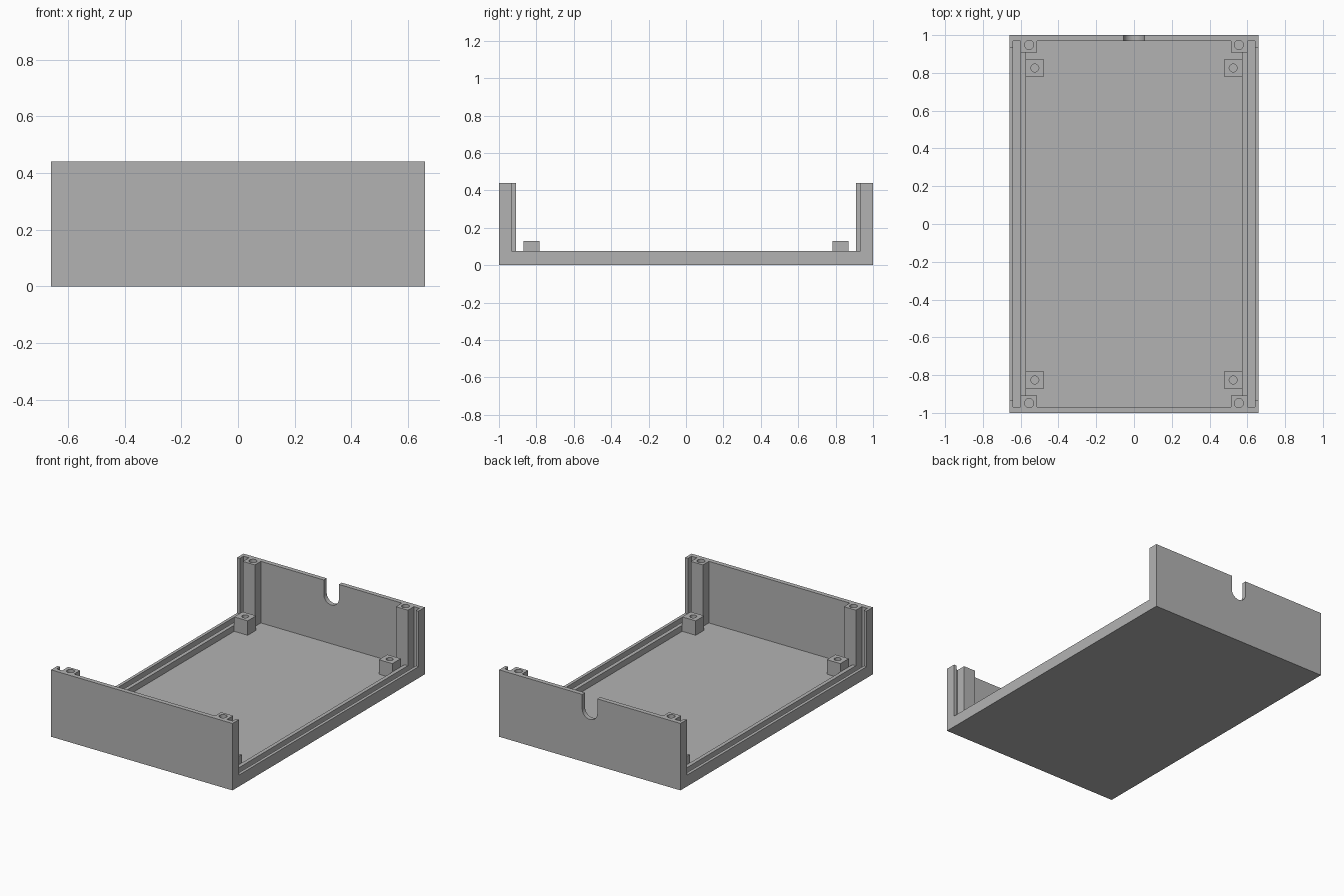
import bpy
from math import radians

cube = bpy.data.objects.get("Cube")
if cube:
    bpy.data.objects.remove(cube, do_unlink=True)

W, L, H = 0.66, 1.0, 0.44        # half width, half length, height
FLOOR, RAIL = 0.035, 0.075       # floor and side rail tops
INNER = 0.97                     # inner face of the end walls
OVER = H + 0.1                   # cutters reach above the rim

grey = bpy.data.materials.new("plain grey")
grey.use_nodes = True
colour = (0.45, 0.45, 0.45, 1)
grey.diffuse_color = colour
grey.node_tree.nodes["Principled BSDF"].inputs["Base Color"].default_value = colour


def box(name, x, y, z):
    """Box from (low, high) pairs."""
    bpy.ops.mesh.primitive_cube_add(size=1, location=[sum(p) / 2 for p in (x, y, z)])
    ob = bpy.context.object
    ob.name = name
    ob.scale = [p[1] - p[0] for p in (x, y, z)]
    bpy.ops.object.transform_apply(location=True, rotation=True, scale=True)
    ob.data.materials.append(grey)
    return ob


def cylinder(name, radius, depth, location, rotation=(0, 0, 0)):
    bpy.ops.mesh.primitive_cylinder_add(vertices=32, radius=radius, depth=depth,
                                        location=location, rotation=rotation)
    ob = bpy.context.object
    ob.name = name
    ob.data.materials.append(grey)
    return ob


def cut(target, cutter):
    mod = target.modifiers.new("cut", 'BOOLEAN')
    mod.operation = 'DIFFERENCE'
    mod.solver = 'EXACT'
    mod.object = cutter
    bpy.context.view_layer.objects.active = target
    bpy.ops.object.modifier_apply(modifier=mod.name)
    bpy.data.objects.remove(cutter, do_unlink=True)


def hole(target, x, y, radius, bottom, top):
    cut(target, cylinder("hole_cutter", radius, top - bottom, (x, y, (top + bottom) / 2)))


def smooth(ob):
    bpy.ops.object.select_all(action='DESELECT')
    ob.select_set(True)
    bpy.context.view_layer.objects.active = ob
    bpy.ops.object.shade_smooth_by_angle(angle=radians(30))


# Tray with end walls; corner screw posts are left standing between the cuts
tray = box("enclosure_tray", (-W, W), (-L, L), (0, H))
cut(tray, box("cavity", (-0.513, 0.513), (-INNER, INNER), (FLOOR, OVER)))
cut(tray, box("wide_cavity", (-0.575, 0.575), (-0.908, 0.908), (FLOOR, OVER)))

# Side panel grooves and low rails
for s in (-1, 1):
    def span(a, b):
        return sorted((s * a, s * b))
    cut(tray, box("groove", span(0.60, 0.64), (-INNER, INNER), (FLOOR, OVER)))
    cut(tray, box("inner_rail", span(0.55, 0.62), (-0.908, 0.908), (RAIL, OVER)))
    cut(tray, box("outer_rail", span(0.62, 0.75), (-0.933, 0.933), (RAIL, OVER)))

# Rounded cable notch in the back wall
cut(tray, box("notch_slot", (-0.055, 0.055), (0.93, 1.05), (0.345, OVER)))
cut(tray, cylinder("notch_round", 0.055, 0.12, (0, 0.99, 0.345), (radians(90), 0, 0)))

# Post holes and the four short board standoffs
for sx, side in ((-1, "right"), (1, "left")):
    for sy, end in ((-1, "front"), (1, "back")):
        hole(tray, sx * 0.555, sy * 0.948, 0.024, 0.08, OVER)
        pad = box(f"standoff_{end}_{side}", sorted((sx * 0.477, sx * 0.575)),
                  sorted((sy * 0.782, sy * 0.87)), (FLOOR - 0.005, 0.13))
        hole(pad, sx * 0.525, sy * 0.826, 0.021, 0.045, 0.2)
        smooth(pad)

smooth(tray)
